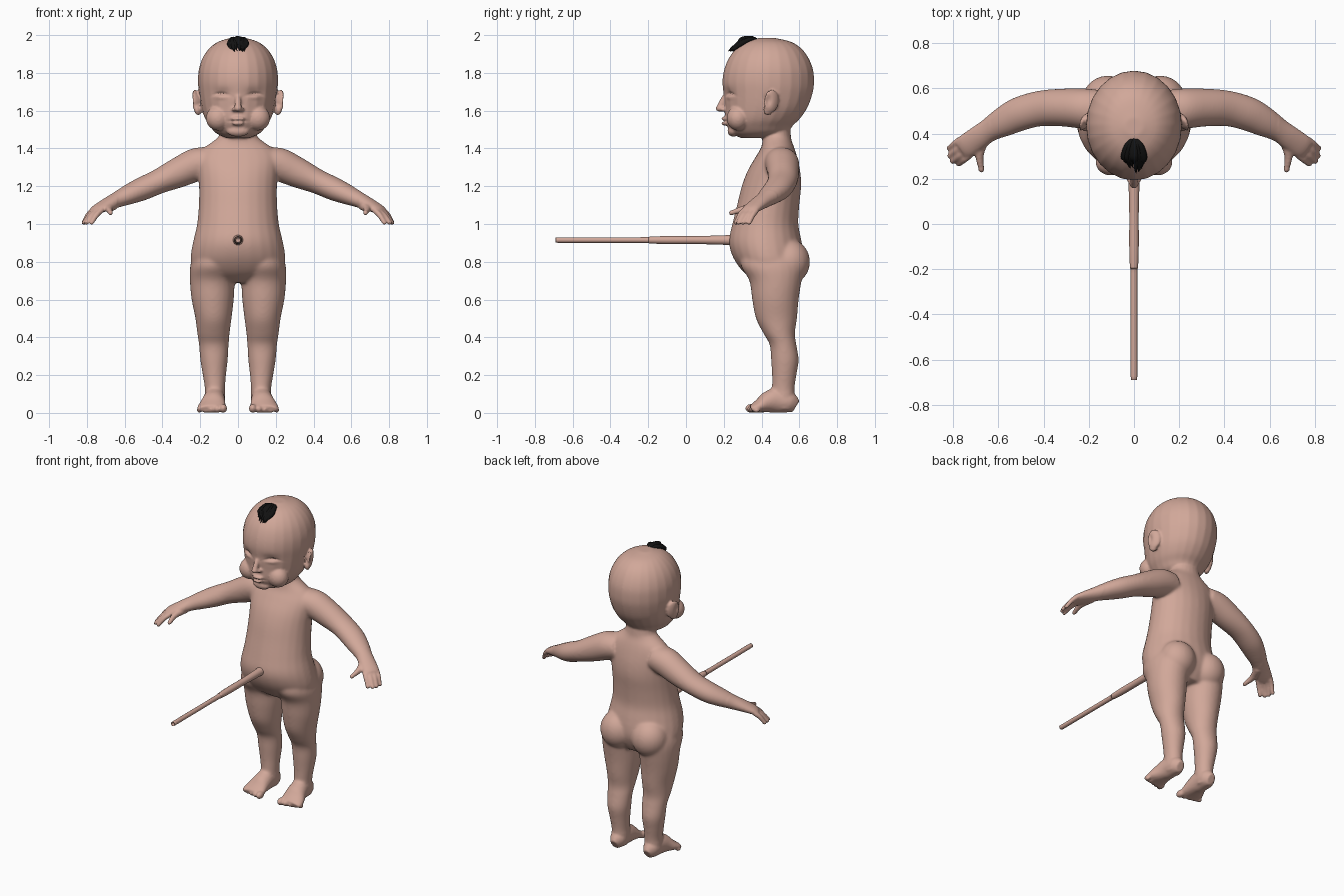
import bpy, bmesh, math, random
from mathutils import Vector, Matrix

if "Cube" in bpy.data.objects:
    bpy.data.objects.remove(bpy.data.objects["Cube"], do_unlink=True)
random.seed(4)
UP = Vector((0, 0, 1))


def material(name, rgb):
    m = bpy.data.materials.new(name)
    m.use_nodes = True
    m.diffuse_color = (*rgb, 1)
    b = m.node_tree.nodes["Principled BSDF"]
    b.inputs["Base Color"].default_value = (*rgb, 1)
    b.inputs["Roughness"].default_value = 0.7
    return m


skin = material("skin", (0.64, 0.39, 0.32))
black = material("black hair", (0.006, 0.006, 0.006))


def spline(a, b, c, d, t):
    return 0.5 * (2 * b + (c - a) * t + (2 * a - 5 * b + 4 * c - d) * t * t
                  + (3 * b - a - 3 * c + d) * t ** 3)


def loft(bm, rings, steps=4, sides=24):
    """Closed smooth skin through rings of (centre, half axis, half axis)."""
    dense = []
    for i in range(len(rings) - 1):
        four = [rings[min(max(j, 0), len(rings) - 1)] for j in range(i - 1, i + 3)]
        dense += [[spline(*(r[k] for r in four), s / steps) for k in range(3)]
                  for s in range(steps)]
    dense.append(rings[-1])
    loops = []
    for c, u, v in dense:
        angles = [2 * math.pi * k / sides for k in range(sides)]
        loops.append([bm.verts.new(c + u * math.cos(a) + v * math.sin(a)) for a in angles])
    faces = [bm.faces.new((p[k], p[(k + 1) % sides], q[(k + 1) % sides], q[k]))
             for p, q in zip(loops, loops[1:]) for k in range(sides)]
    faces += [bm.faces.new(loops[0]), bm.faces.new(loops[-1])]
    bmesh.ops.recalc_face_normals(bm, faces=faces)


def column(bm, rings):
    """Upright loft from (z, centre x, half width, front y, back y)."""
    loft(bm, [(Vector((cx, (f + b) / 2, z)), Vector((w, 0, 0)), Vector((0, (b - f) / 2, 0)))
              for z, cx, w, f, b in rings])


def limb(bm, pts, sides=24):
    """Tube from (x, y, z, half width, half height)."""
    cs = [Vector(p[:3]) for p in pts]
    rings = []
    for i, p in enumerate(pts):
        t = (cs[min(i + 1, len(cs) - 1)] - cs[max(i - 1, 0)]).normalized()
        u = t.cross(UP).normalized()
        rings.append((cs[i], u * p[3], u.cross(t) * p[-1]))
    loft(bm, rings, sides=sides)


def ball(bm, centre, size, rot=Matrix()):
    m = Matrix.Translation(centre) @ rot @ Matrix.Diagonal((*size, 1))
    bmesh.ops.create_uvsphere(bm, u_segments=24, v_segments=16, radius=1, matrix=m)


def finish(bm, name, mat):
    me = bpy.data.meshes.new(name)
    bm.to_mesh(me)
    bm.free()
    me.materials.append(mat)
    for p in me.polygons:
        p.use_smooth = True
    ob = bpy.data.objects.new(name, me)
    bpy.context.collection.objects.link(ob)
    return ob


bm = bmesh.new()
# Head
column(bm, [(z, 0, w, f, b) for z, w, f, b in (
    (1.455, .06, .29, .42), (1.48, .115, .245, .53), (1.52, .15, .218, .565),
    (1.56, .175, .207, .605), (1.62, .195, .206, .645), (1.70, .208, .197, .672),
    (1.76, .212, .193, .678), (1.82, .207, .203, .672), (1.88, .187, .228, .648),
    (1.93, .152, .268, .61), (1.965, .105, .32, .555), (1.985, .04, .39, .47))])
# Neck and torso
column(bm, [(z, 0, w, f, b) for z, w, f, b in (
    (.69, .14, .38, .57), (.74, .22, .31, .60), (.80, .25, .262, .62),
    (.86, .247, .235, .62), (.92, .235, .228, .61), (1.0, .217, .245, .595),
    (1.1, .208, .27, .60), (1.2, .207, .295, .61), (1.28, .212, .325, .605),
    (1.35, .215, .365, .59), (1.40, .185, .395, .575), (1.44, .13, .405, .56),
    (1.47, .1, .405, .555), (1.53, .09, .41, .55))])
# Nose and lips
limb(bm, [(0, .215, 1.69, .012), (0, .195, 1.655, .015), (0, .18, 1.618, .018)])
ball(bm, (0, .183, 1.612), (.022, .027, .018))
ball(bm, (0, .203, 1.557), (.036, .015, .011))
ball(bm, (0, .205, 1.533), (.03, .017, .012))
ball(bm, (0, .25, 1.492), (.06, .03, .03))

for s in (1, -1):
    # Cheek, nostril and ear
    ball(bm, (s * .105, .275, 1.56), (.065, .06, .065))
    ball(bm, (s * .019, .198, 1.607), (.014, .017, .012))
    tilt = Matrix.Rotation(s * .5, 4, 'Z') @ Matrix.Rotation(s * .12, 4, 'Y')
    ball(bm, (s * .222, .452, 1.65), (.016, .044, .062), tilt)
    ball(bm, (s * .212, .435, 1.605), (.018, .027, .03), tilt)
    # Buttock
    ball(bm, (s * .115, .545, .80), (.115, .112, .12))
    # Leg
    column(bm, [(z, s * cx, w, f, b) for z, cx, w, f, b in (
        (.86, .125, .10, .30, .60), (.78, .131, .122, .29, .625), (.70, .136, .119, .335, .612),
        (.6, .134, .112, .35, .597), (.5, .13, .096, .37, .588), (.42, .13, .086, .41, .577),
        (.36, .128, .079, .443, .585), (.28, .127, .073, .45, .597), (.2, .125, .062, .455, .585),
        (.13, .122, .054, .455, .575), (.07, .122, .053, .46, .575), (.02, .122, .045, .47, .57))])
    # Foot and toes
    limb(bm, [(s * cx, y, h / 2, w, h / 2) for y, cx, w, h in (
        (.583, .122, .025, .07), (.55, .122, .05, .11), (.48, .125, .056, .135),
        (.43, .13, .063, .112), (.39, .137, .073, .075), (.36, .139, .077, .052),
        (.345, .139, .07, .04))])
    for i in range(5):
        r = .024 - .0025 * i
        ball(bm, (s * (.078 + .032 * i), .345 + .007 * i, r), (r * .85, r * 1.3, r))
    # Arm and palm
    limb(bm, [(s * p[0], *p[1:]) for p in (
        (.14, .50, 1.33, .09, .08), (.22, .51, 1.315, .09, .088), (.32, .515, 1.27, .084, .08),
        (.42, .51, 1.225, .079, .066), (.51, .485, 1.185, .076, .062), (.58, .45, 1.155, .067, .053),
        (.64, .415, 1.128, .053, .042), (.69, .38, 1.105, .053, .034), (.74, .345, 1.08, .053, .025),
        (.762, .33, 1.066, .045, .018))])
    # Fingers and thumb
    for i in range(4):
        o = -.04 + .027 * i
        k = Vector((.745 + .56 * o, .34 + .83 * o, 1.072))
        reach = (.8, 1, .95, .75)[i]
        pts = [k + Vector((.065, -.052, -.03 * t - .035 * t * t)) * 1
               - Vector((.065, -.052, 0)) * (1 - t * reach) for t in (0, .5, 1)]
        limb(bm, [(s * p.x, p.y, p.z, r) for p, r in zip(pts, (.015, .015, .012))], 12)
        ball(bm, (s * pts[2].x, pts[2].y, pts[2].z), (.0125,) * 3)
    limb(bm, [(s * .66, .385, 1.10, .028), (s * .683, .31, 1.08, .02),
              (s * .675, .243, 1.06, .013)], 12)
    ball(bm, (s * .675, .24, 1.059), (.0135,) * 3)

body = finish(bm, "body", skin)

# Fuse the parts into one skin
bpy.context.view_layer.objects.active = body
body.select_set(True)
fuse = body.modifiers.new("fuse", 'REMESH')
fuse.mode = 'VOXEL'
fuse.voxel_size = .007
fuse.use_smooth_shade = True
even = body.modifiers.new("even", 'SMOOTH')
even.iterations = 3
for name in ("fuse", "even"):
    bpy.ops.object.modifier_apply(modifier=name)


# Press the eye sockets, lids, lid lines, mouth line and inner ears
def bump(d, w, e, h):
    return math.exp(-(d / w) ** 2 - (e / h) ** 2)


for v in body.data.vertices:
    x, y, z = abs(v.co.x), v.co.y, v.co.z
    if z > 1.46 and y < .34:
        arch = 1.69 - 4 * (x - .09) ** 2
        v.co.y += .012 * bump(x - .085, .045, z - 1.69, .028)
        v.co.y -= .009 * bump(x - .09, .032, z - 1.672, .013)
        v.co.y += .014 * bump(x - .09, .034, z - arch, .006)
        v.co.y += .012 * bump(x, .038, z - 1.545, .005)
    elif x > .2 and 1.56 < z < 1.73 and y < .47:
        v.co.x -= math.copysign(.014, v.co.x) * bump(y - .435, .018, z - 1.655, .03)

# Soften the joins on trunk and limbs, keeping face, hands and feet crisp
soft = body.vertex_groups.new(name="soft")
soft.add([v.index for v in body.data.vertices
          if .11 < v.co.z < 1.45 and abs(v.co.x) < .64], 1, 'REPLACE')
blend = body.modifiers.new("blend", 'SMOOTH')
blend.vertex_group = "soft"
blend.iterations = 22

# Cord
bm = bmesh.new()
limb(bm, [(0, y, .915, r) for y, r in (
    (.27, .03), (.22, .026), (.17, .024), (.05, .021), (-.1, .021), (-.19, .018),
    (-.22, .015), (-.45, .0145), (-.672, .0145), (-.68, .012))], 16)
finish(bm, "cord", skin)

# Tuft of hair
bm = bmesh.new()
for i in range(15):
    x = -.045 + .09 * i / 14
    j = random.uniform(-.012, .012)
    limb(bm, [(x * .15, .38, 1.975, .005), (x * .7, .345, 1.981 + j / 3, .012),
              (x, .295, 1.972 - abs(x) * .3 + j / 2, .014),
              (x * .85 + j / 2, .25 + abs(x - .015) * .7 + j, 1.935 + j / 2, .007),
              (x * .7 + .008 + j, .228 + abs(x - .015) * .8 + j, 1.918 + j / 2, .001)], 8)
finish(bm, "hair_tuft", black)
